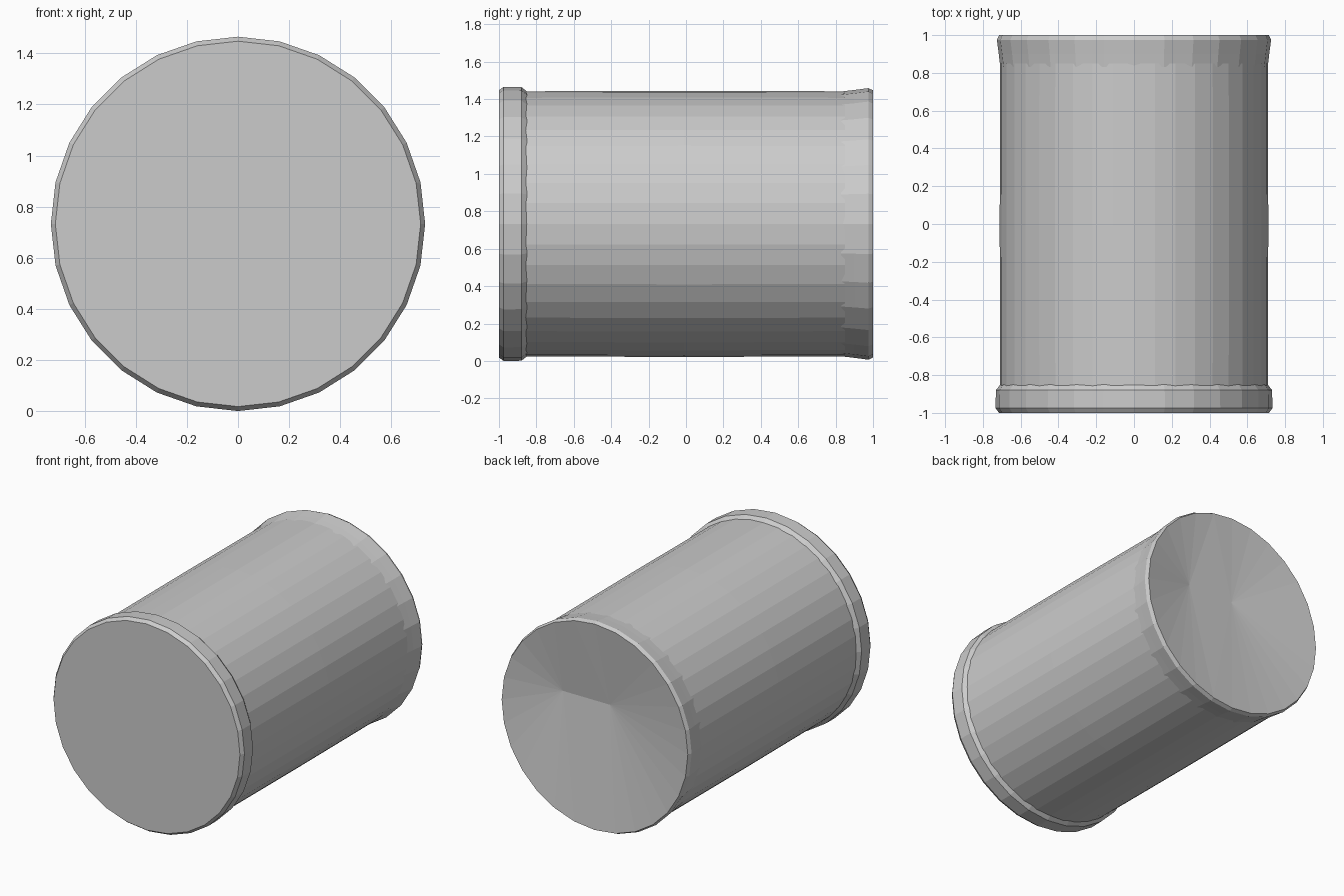
import bpy, bmesh, math

if "Cube" in bpy.data.objects:
    bpy.data.objects.remove(bpy.data.objects["Cube"])

CZ = 0.7325  # height of the drum axis


def ring(bm, radius, y, n, phase=0.0):
    """Circle of vertices around the y axis."""
    return [bm.verts.new((radius * math.cos(phase + 2 * math.pi * i / n), y,
                          CZ + radius * math.sin(phase + 2 * math.pi * i / n)))
            for i in range(n)]


def lathe(bm, profile, n):
    """Join rings given as (y, radius); returns first and last ring."""
    rings = [ring(bm, r, y, n) for y, r in profile]
    for a, b in zip(rings, rings[1:]):
        for i in range(n):
            j = (i + 1) % n
            bm.faces.new((a[i], a[j], b[j], b[i]))
    return rings[0], rings[-1]


def finish(bm, name):
    bmesh.ops.recalc_face_normals(bm, faces=bm.faces)
    mesh = bpy.data.meshes.new(name)
    bm.to_mesh(mesh)
    bm.free()
    obj = bpy.data.objects.new(name, mesh)
    bpy.context.collection.objects.link(obj)
    return obj


# drum body: open tube running between the two rims
bm = bmesh.new()
lathe(bm, [(-0.86, 0.709), (-0.01, 0.711), (0.85, 0.709)], 40)
finish(bm, "drum_body")

# front rim with flat lid
bm = bmesh.new()
first, last = lathe(bm, [(-1.0, 0.715), (-0.975, 0.7325), (-0.88, 0.7315), (-0.85, 0.708)], 28)
bm.faces.new(first)
finish(bm, "front_rim_and_lid")

# back rim with shallow dished lid, fanned onto two sunken points
bm = bmesh.new()
N = 28
first, last = lathe(bm, [(0.83, 0.708), (0.90, 0.716), (0.975, 0.726), (1.0, 0.714)], N)
dips = [bm.verts.new((0.30, 0.92, CZ + 0.14)), bm.verts.new((-0.06, 0.92, CZ + 0.14))]


def nearest(a, b):
    return dips[0] if (a.co.x + b.co.x) / 2 > 0.12 else dips[1]


for i in range(N):
    prev, a, b = last[i - 1], last[i], last[(i + 1) % N]
    bm.faces.new((a, b, nearest(a, b)))
    if nearest(prev, a) is not nearest(a, b):
        bm.faces.new((a, nearest(a, b), nearest(prev, a)))
finish(bm, "back_rim_and_lid")
